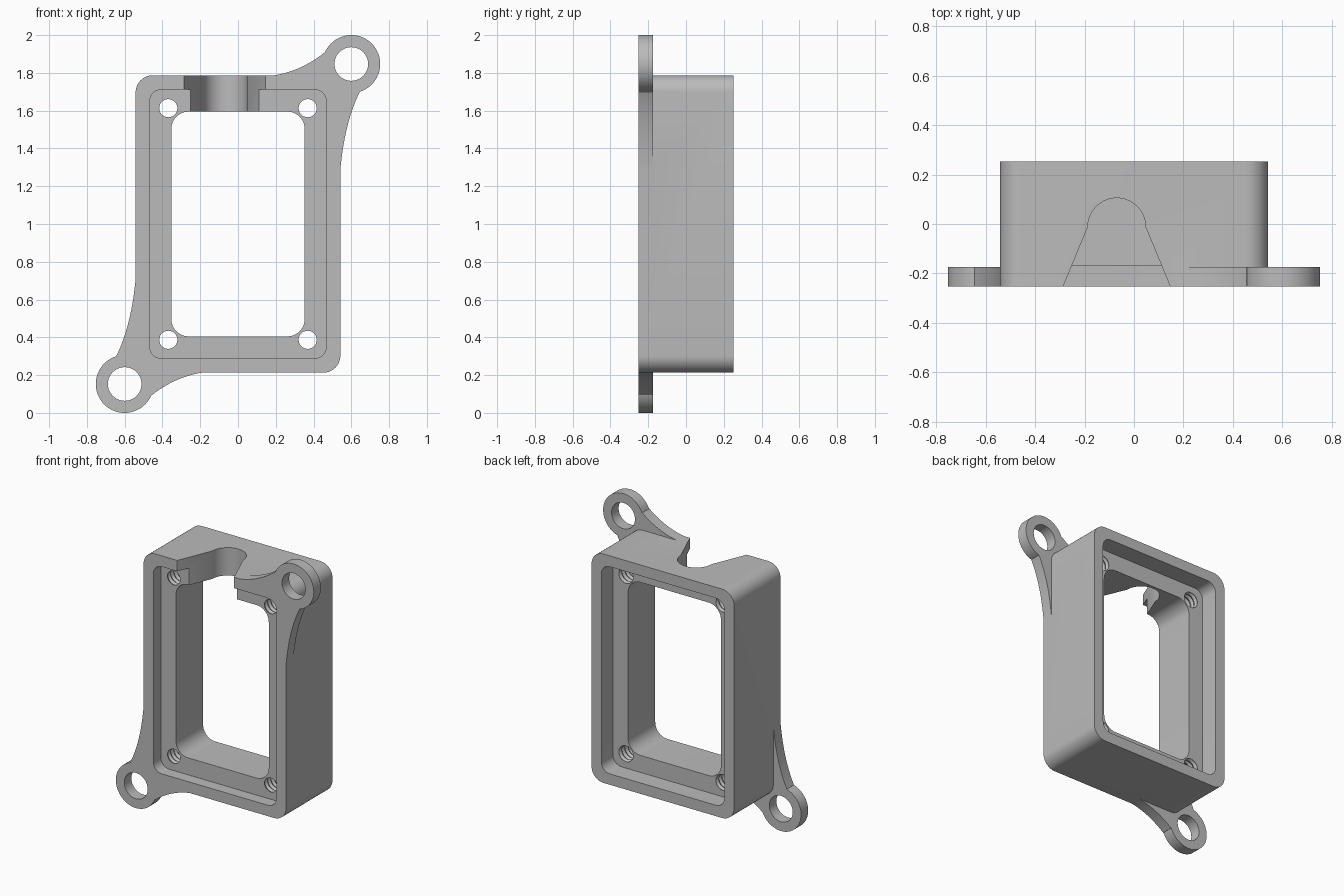
import bpy, bmesh
from math import pi, sin, cos
from mathutils import Vector

cube = bpy.data.objects.get("Cube")
if cube:
    bpy.data.objects.remove(cube, do_unlink=True)

MID = 1.0                     # height of the frame centre
FRONT, BACK = -0.252, 0.252
FLOOR_F, FLOOR_B = -0.17, 0.125   # floors of the front and back recesses


def add_mesh(name, bm):
    bmesh.ops.recalc_face_normals(bm, faces=bm.faces)
    mesh = bpy.data.meshes.new(name)
    bm.to_mesh(mesh)
    bm.free()
    obj = bpy.data.objects.new(name, mesh)
    bpy.context.collection.objects.link(obj)
    return obj


def prism(name, pts, a, b, axis="Y"):
    """Extrude a 2D outline from a to b along the axis."""
    bm = bmesh.new()
    place = (lambda u, v, t: (u, t, v)) if axis == "Y" else (lambda u, v, t: (u, v, t))
    face = bm.faces.new([bm.verts.new(place(u, v, a)) for u, v in pts])
    ext = bmesh.ops.extrude_face_region(bm, geom=[face])
    verts = [g for g in ext["geom"] if isinstance(g, bmesh.types.BMVert)]
    bmesh.ops.translate(bm, verts=verts, vec=Vector(place(0, 0, b - a)))
    return add_mesh(name, bm)


def arc(cx, cz, r, start, end, n):
    return [(cx + r * cos(start + (end - start) * i / n),
             cz + r * sin(start + (end - start) * i / n)) for i in range(n + 1)]


def circle(cx, cz, r, n=64):
    return arc(cx, cz, r, 0, 2 * pi, n)[:-1]


def rounded(hw, hh, r):
    """Rounded rectangle centred on the frame."""
    pts = []
    for i, (sx, sz) in enumerate([(1, 1), (-1, 1), (-1, -1), (1, -1)]):
        pts += arc(sx * (hw - r), MID + sz * (hh - r), r, i * pi / 2, (i + 1) * pi / 2, 10)
    return pts


def bezier(p, c, q, n=14):
    p, c, q = Vector(p), Vector(c), Vector(q)
    return [tuple(p * (1 - t) ** 2 + c * 2 * t * (1 - t) + q * t * t)
            for t in (i / n for i in range(n + 1))]


def turn(pts):
    """Half turn about the frame centre."""
    return [(-x, 2 * MID - z) for x, z in pts]


def threaded_rod(name, cx, cz, minor, major, pitch):
    """Ridged rod that leaves a threaded hole when cut away."""
    bm = bmesh.new()
    rings, y, k = [], FLOOR_F - pitch, 0
    while y < FLOOR_B + pitch:
        r = major if k % 2 else minor
        rings.append([bm.verts.new((u, y, v)) for u, v in circle(cx, cz, r, 32)])
        y += pitch / 2
        k += 1
    for lo, hi in zip(rings, rings[1:]):
        for i in range(len(lo)):
            j = (i + 1) % len(lo)
            bm.faces.new((lo[i], lo[j], hi[j], hi[i]))
    bm.faces.new(rings[0])
    bm.faces.new(rings[-1])
    return add_mesh(name, bm)


def combine(target, tool, operation):
    mod = target.modifiers.new(tool.name, "BOOLEAN")
    mod.object, mod.operation, mod.solver = tool, operation, "EXACT"
    bpy.context.view_layer.objects.active = target
    bpy.ops.object.modifier_apply(modifier=mod.name)
    bpy.data.objects.remove(tool, do_unlink=True)


# Rounded box body
frame = prism("frame", rounded(0.542, 0.787, 0.09), FRONT, BACK)

# Mounting ears at two opposite corners: curved web plus round lug
EAR_BACK = -0.175
web = ([(0.19, 1.75)]
       + bezier((0.19, 1.787), (0.33, 1.808), (0.455, 1.905))
       + [(0.6, 1.85)]
       + bezier((0.645, 1.70), (0.565, 1.54), (0.542, 1.29))
       + [(0.505, 1.29), (0.505, 1.75)])
lug = circle(0.6, 1.847, 0.153)
bore = circle(0.6, 1.847, 0.089, 48)
for change in (list, turn):
    combine(frame, prism("ear_web", change(web), FRONT, EAR_BACK), "UNION")
    combine(frame, prism("ear_lug", change(lug), FRONT, EAR_BACK), "UNION")
    combine(frame, prism("ear_bore", change(bore), -0.5, 0), "DIFFERENCE")

# Front and back recesses and the through window
recess = rounded(0.468, 0.712, 0.065)
combine(frame, prism("front_recess", recess, -0.5, FLOOR_F), "DIFFERENCE")
combine(frame, prism("back_recess", recess, FLOOR_B, 0.5), "DIFFERENCE")
combine(frame, prism("window", rounded(0.353, 0.595, 0.092), -0.5, 0.5), "DIFFERENCE")

# Flared cable notch in the top wall
NX = -0.07
notch = arc(NX, -0.012, 0.117, 0, pi, 28) + [(NX - 0.236, -0.3), (NX + 0.236, -0.3)]
combine(frame, prism("notch", notch, 1.57, 1.9, "Z"), "DIFFERENCE")

# Four threaded screw holes
for sx in (-1, 1):
    for sz in (-1, 1):
        rod = threaded_rod("screw_hole", sx * 0.369, MID + sz * 0.613, 0.048, 0.058, 0.034)
        combine(frame, rod, "DIFFERENCE")

# Single grey material
grey = bpy.data.materials.new("plain grey")
grey.use_nodes = True
colour = (0.5, 0.5, 0.5, 1)
grey.diffuse_color = colour
grey.node_tree.nodes["Principled BSDF"].inputs["Base Color"].default_value = colour
frame.data.materials.clear()
frame.data.materials.append(grey)
for poly in frame.data.polygons:
    poly.material_index = 0

# Smooth curves, crisp edges
bpy.ops.object.select_all(action="DESELECT")
frame.select_set(True)
bpy.context.view_layer.objects.active = frame
bpy.ops.object.shade_smooth_by_angle(angle=0.5)
